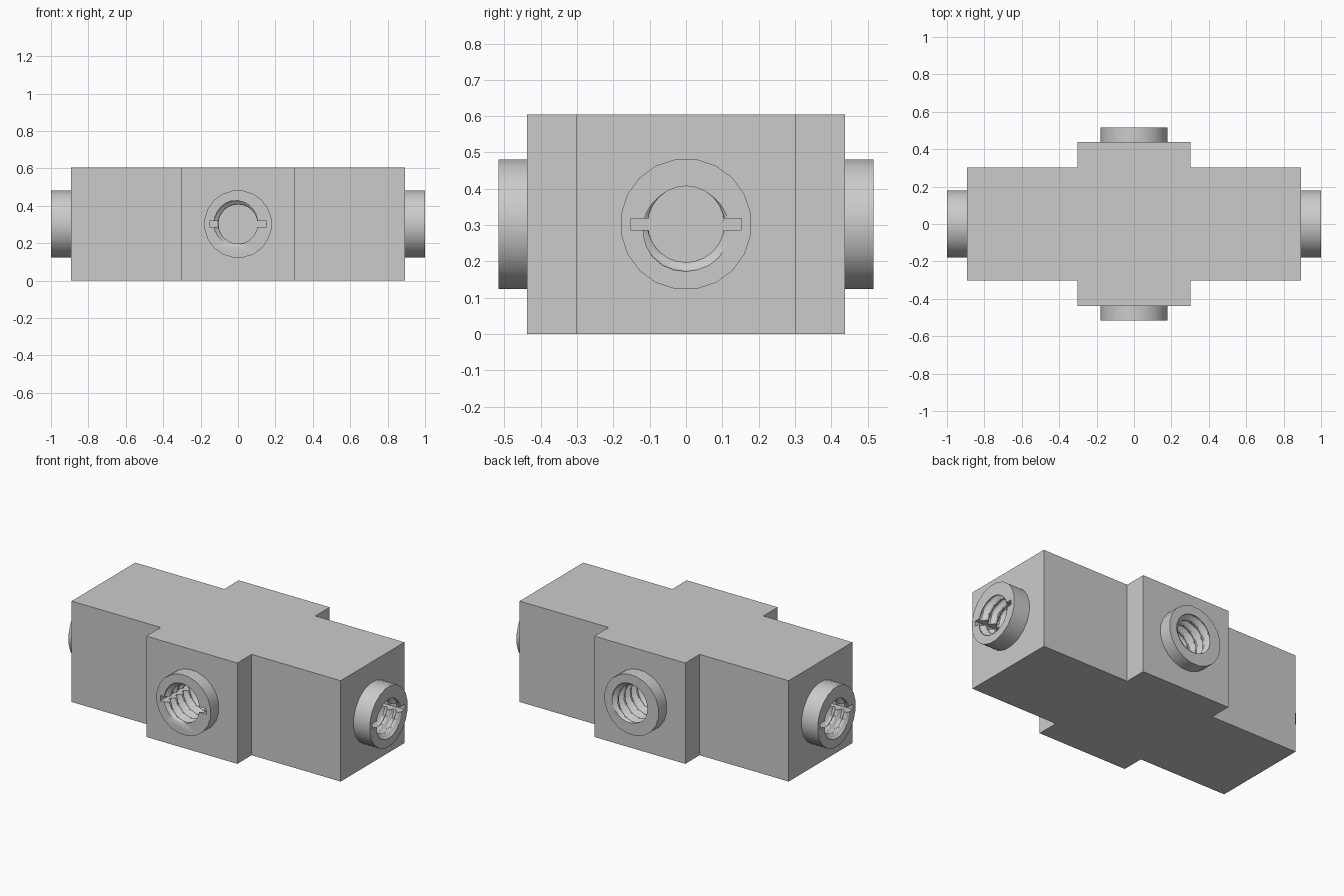
import bpy, bmesh, math
from mathutils import Matrix

if "Cube" in bpy.data.objects:
    bpy.data.objects.remove(bpy.data.objects["Cube"], do_unlink=True)

HEIGHT = 0.605
MID = HEIGHT / 2
BORE_DEPTH = 0.26
PITCH = 0.06
MINOR, MAJOR = 0.105, 0.13

grey = bpy.data.materials.new("plain grey")
grey.use_nodes = True
colour = (0.6, 0.6, 0.6, 1)
grey.diffuse_color = colour
grey.node_tree.nodes["Principled BSDF"].inputs["Base Color"].default_value = colour


def finish(name, bm):
    bmesh.ops.recalc_face_normals(bm, faces=bm.faces)
    mesh = bpy.data.meshes.new(name)
    bm.to_mesh(mesh)
    bm.free()
    mesh.materials.append(grey)
    obj = bpy.data.objects.new(name, mesh)
    bpy.context.collection.objects.link(obj)
    return obj


def cross_block():
    corner = [(0.893, 0.302), (0.302, 0.302), (0.302, 0.438)]
    half = corner + [(-x, y) for x, y in reversed(corner)]
    outline = half + [(-x, -y) for x, y in half]
    bm = bmesh.new()
    base = bm.faces.new([bm.verts.new((x, y, 0)) for x, y in outline])
    top = bmesh.ops.extrude_face_region(bm, geom=[base])
    verts = [g for g in top["geom"] if isinstance(g, bmesh.types.BMVert)]
    bmesh.ops.translate(bm, verts=verts, vec=(0, 0, HEIGHT))
    return finish("cross_block", bm)


def placement(turn):
    return Matrix.Translation((0, 0, MID)) @ Matrix.Rotation(turn, 4, "Z")


def socket(name, turn, face, end):
    # Faceted collar standing on one face of the block
    bm = bmesh.new()
    bmesh.ops.create_cone(bm, cap_ends=True, segments=20, radius1=0.181,
                          radius2=0.181, depth=end - face)
    spin = Matrix.Rotation(math.pi / 20, 4, "Z")
    tip = Matrix.Rotation(math.pi / 2, 4, "X")
    shift = Matrix.Translation((0, -(face + end) / 2, 0))
    bm.transform(placement(turn) @ shift @ tip @ spin)
    return finish(name, bm)


def thread_cutter(turn, end, start):
    # Screw-shaped plug: radius follows a trapezoid thread profile
    sides, step = 24, PITCH / 12
    bm = bmesh.new()
    rings = []
    for row in range(-4, round(BORE_DEPTH / step) + 1):
        d = row * step
        ring = []
        for i in range(sides):
            a = math.tau * i / sides
            t = (d / PITCH + (a - start) / math.tau) % 1
            wave = abs(2 * t - 1)
            r = MINOR + (MAJOR - MINOR) * min(1, max(0, 1.8 * wave - 0.4))
            ring.append(bm.verts.new((r * math.cos(a), d - end, r * math.sin(a))))
        rings.append(ring)
    for low, high in zip(rings, rings[1:]):
        for i in range(sides):
            j = (i + 1) % sides
            bm.faces.new((low[i], low[j], high[j], high[i]))
    bm.faces.new(rings[0])
    bm.faces.new(rings[-1])
    bm.transform(placement(turn))
    return finish("thread_cutter", bm)


def slot_cutter(turn, end):
    # Flat keyway crossing the bore
    bm = bmesh.new()
    length = BORE_DEPTH + 0.03
    bmesh.ops.create_cube(bm, size=1)
    bm.transform(placement(turn)
                 @ Matrix.Translation((0, -end - 0.033 + length / 2, 0))
                 @ Matrix.Diagonal((0.306, length, 0.032, 1)))
    return finish("slot_cutter", bm)


def cut(target, cutter):
    mod = target.modifiers.new("cut", "BOOLEAN")
    mod.operation = "DIFFERENCE"
    mod.solver = "EXACT"
    mod.object = cutter
    bpy.context.view_layer.objects.active = target
    bpy.ops.object.modifier_apply(modifier=mod.name)


block = cross_block()
parts = [block]

# Four threaded sockets: name, turn about z, block face, collar end, thread start
ports = [("front_socket", 0, 0.438, 0.516, 150),
         ("left_socket", 90, 0.893, 1.0, -90),
         ("back_socket", 180, 0.438, 0.516, 150),
         ("right_socket", 270, 0.893, 1.0, -90)]
for name, degrees, face, end, start in ports:
    turn = math.radians(degrees)
    collar = socket(name, turn, face, end)
    parts.append(collar)
    for cutter in (thread_cutter(turn, end, math.radians(start)),
                   slot_cutter(turn, end)):
        cut(block, cutter)
        cut(collar, cutter)
        bpy.data.objects.remove(cutter, do_unlink=True)

# Smooth the round walls, keep the edges crisp
bpy.ops.object.select_all(action="DESELECT")
for part in parts:
    part.select_set(True)
bpy.context.view_layer.objects.active = block
bpy.ops.object.shade_smooth_by_angle(angle=math.radians(30))
